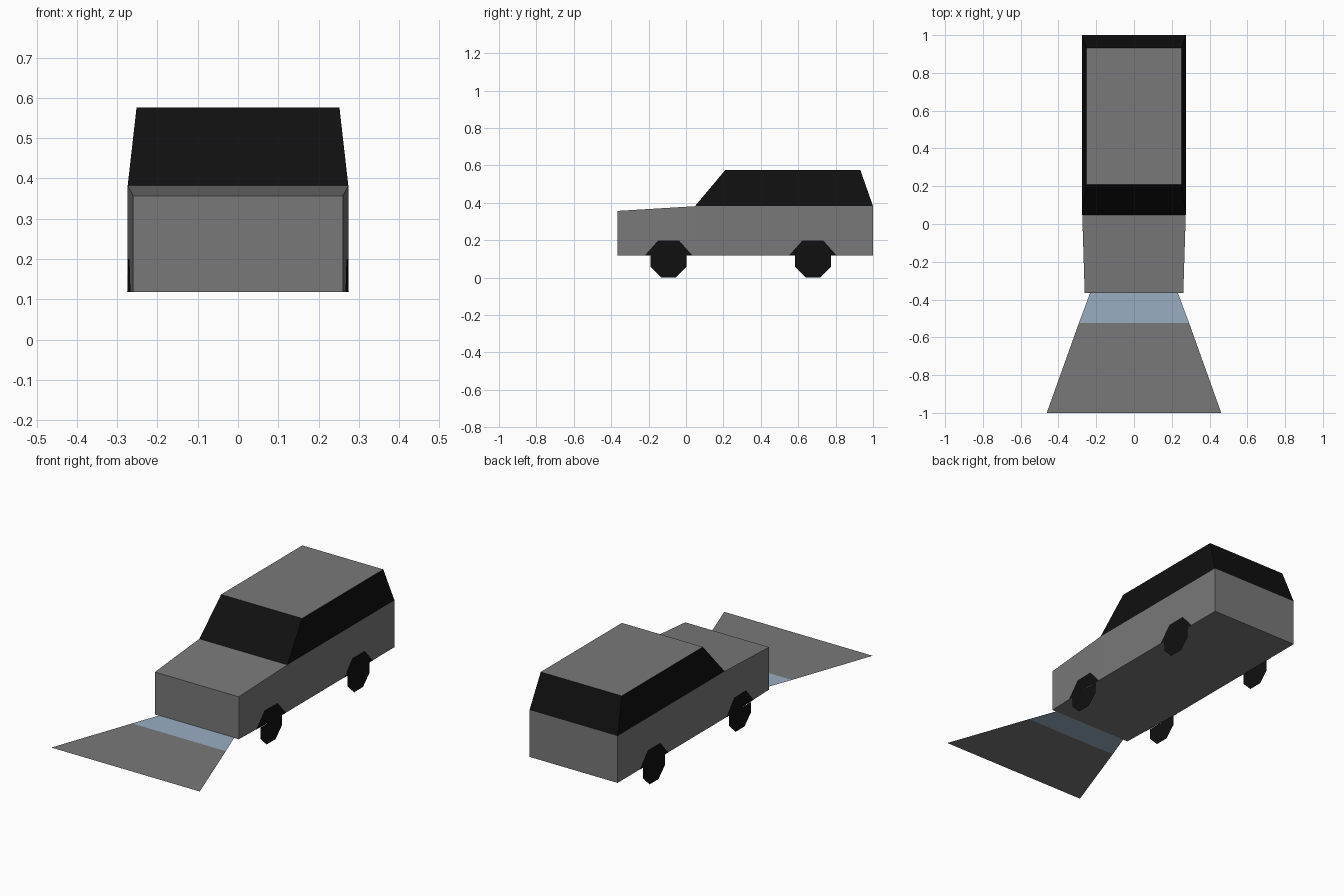
import bpy, bmesh

if "Cube" in bpy.data.objects:
    bpy.data.objects.remove(bpy.data.objects["Cube"])


def material(name, rgb):
    m = bpy.data.materials.new(name)
    m.diffuse_color = (*rgb, 1)
    m.use_nodes = True
    m.node_tree.nodes["Principled BSDF"].inputs["Base Color"].default_value = m.diffuse_color
    return m


GREY = material("body grey", (0.19, 0.19, 0.19))
BLACK = material("glass and tyre black", (0.005, 0.005, 0.005))
BLUE = material("pale blue", (0.32, 0.42, 0.54))


def build(name, verts, faces, mats, rule=None, closed=True):
    mesh = bpy.data.meshes.new(name)
    mesh.from_pydata(verts, [], faces)
    for m in mats:
        mesh.materials.append(m)
    if closed:
        bm = bmesh.new()
        bm.from_mesh(mesh)
        bmesh.ops.recalc_face_normals(bm, faces=bm.faces)
        bm.to_mesh(mesh)
        bm.free()
    if rule:
        for p in mesh.polygons:
            p.material_index = rule(p)
    obj = bpy.data.objects.new(name, mesh)
    bpy.context.collection.objects.link(obj)
    return obj


def loft(name, rings, mats, rule=None):
    """Skin a row of equal rings and cap both ends."""
    n = len(rings[0])
    verts = [v for r in rings for v in r]
    faces = [tuple(range(n)), tuple(range(len(verts) - n, len(verts)))]
    for i in range(len(rings) - 1):
        for j in range(n):
            k = (j + 1) % n
            faces.append((i*n + j, i*n + k, (i+1)*n + k, (i+1)*n + j))
    return build(name, verts, faces, mats, rule)


FLOOR, BELT, ROOF = 0.118, 0.382, 0.576
NOSE, COWL, TAIL = -0.366, 0.048, 1.0
HALF_NOSE, HALF = 0.261, 0.274


def half_width(y):
    return HALF_NOSE + (HALF - HALF_NOSE) * min(1, (y - NOSE) / (COWL - NOSE))


# Lower body: tapered bonnet and straight rear
loft("lower_body", [[(-half_width(y), y, FLOOR), (half_width(y), y, FLOOR),
                     (half_width(y), y, top), (-half_width(y), y, top)]
                    for y, top in ((NOSE, 0.357), (COWL, BELT), (TAIL, BELT))], [GREY])

# Cabin: black glass all round, grey roof
loft("cabin", [[(-w, y0, z), (w, y0, z), (w, y1, z), (-w, y1, z)]
               for w, y0, y1, z in ((HALF, COWL, TAIL, BELT), (0.252, 0.21, 0.932, ROOF))],
     [BLACK, GREY], lambda p: 1 if p.normal.z > 0.9 else 0)

# Flat wheels hanging below painted wheel arches
ARCH = [(-0.128, FLOOR), (0.128, FLOOR), (0.055, 0.2), (-0.055, 0.2)]
TYRE = [(-0.096, FLOOR), (-0.096, 0.058), (-0.04, 0.002), (0.04, 0.002),
        (0.096, 0.058), (0.096, FLOOR)]
for side, s in (("left", -1), ("right", 1)):
    for end, yc in (("front", -0.093), ("rear", 0.678)):
        for part, shape in (("wheel_arch", ARCH), ("wheel", TYRE)):
            verts = []
            for dy, z in shape:
                x = half_width(yc + dy) if part == "wheel_arch" else half_width(yc)
                verts.append((s * (x + 0.0015), yc + dy, z))
            face = tuple(range(len(shape)))
            build(f"{end}_{side}_{part}", verts, [face if s > 0 else face[::-1]],
                  [BLACK], closed=False)

# Flat flared apron ahead of the nose: blue strip, then grey
rows = [(NOSE, 0.233), (-0.525, 0.292), (-1.0, 0.462)]
build("front_apron", [(s * w, y, 0.12) for y, w in rows for s in (-1, 1)],
      [(0, 2, 3, 1), (2, 4, 5, 3)], [BLUE, GREY], lambda p: p.index, closed=False)
